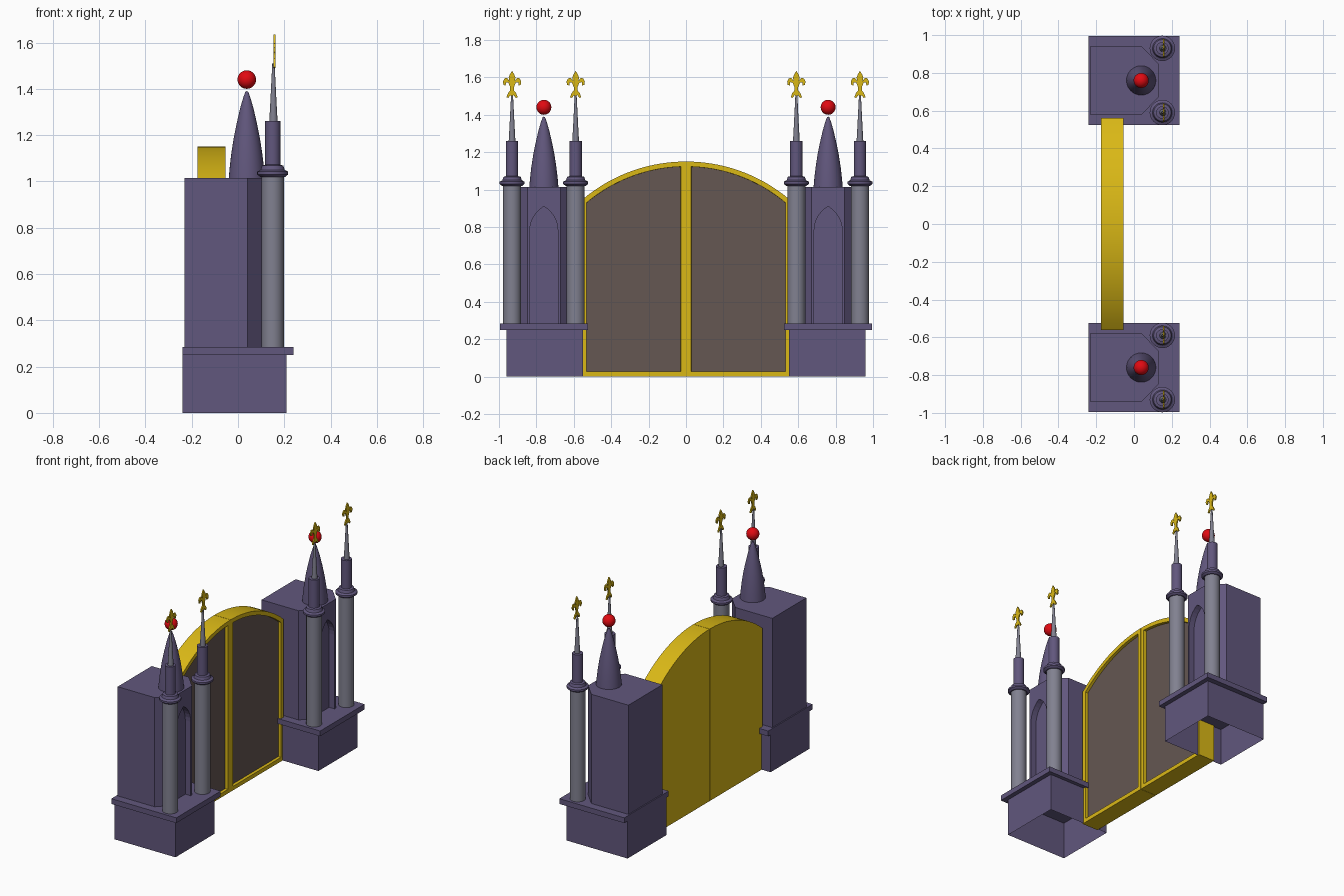
import bpy, bmesh
from math import sin, cos, sqrt, radians, pi
from mathutils import Vector

if "Cube" in bpy.data.objects:
    bpy.data.objects.remove(bpy.data.objects["Cube"])


def material(name, rgb):
    m = bpy.data.materials.new(name)
    m.diffuse_color = (*rgb, 1)
    m.use_nodes = True
    m.node_tree.nodes["Principled BSDF"].inputs["Base Color"].default_value = m.diffuse_color
    return m


STONE = material("purple_stone", (0.12, 0.095, 0.205))
SHAFT = material("grey_stone", (0.22, 0.22, 0.28))
GOLD = material("gold", (0.70, 0.48, 0.008))
PANEL = material("dark_wood", (0.13, 0.095, 0.085))
RED = material("red", (0.75, 0.003, 0.006))
CY = 0.76                    # pillar centre line
COLUMNS = (("inner", 0.59), ("outer", 0.93))
COL_X = 0.15


def make(name, bm, *mats):
    bmesh.ops.recalc_face_normals(bm, faces=bm.faces)
    me = bpy.data.meshes.new(name)
    bm.to_mesh(me)
    bm.free()
    ob = bpy.data.objects.new(name, me)
    bpy.context.collection.objects.link(ob)
    for m in mats:
        me.materials.append(m)
    return ob


def activate(ob):
    bpy.ops.object.select_all(action='DESELECT')
    ob.select_set(True)
    bpy.context.view_layer.objects.active = ob


def mirror(ob, smooth=False):
    """Every part is built on the +y side and mirrored to the other."""
    if smooth:
        activate(ob)
        bpy.ops.object.shade_smooth_by_angle(angle=radians(35))
    mod = ob.modifiers.new("mirror", 'MIRROR')
    mod.use_axis = (False, True, False)
    mod.use_mirror_merge = False
    return ob


def prism(pts, axis, lo, hi):
    """Extrude an outline: (y, z) points along x, or (x, y) points along z."""
    bm = bmesh.new()
    place = (lambda p: (lo, p[0], p[1])) if axis == 'x' else (lambda p: (p[0], p[1], lo))
    face = bm.faces.new([bm.verts.new(place(p)) for p in pts])
    ext = bmesh.ops.extrude_face_region(bm, geom=[face])["geom"]
    d = Vector((hi - lo, 0, 0)) if axis == 'x' else Vector((0, 0, hi - lo))
    bmesh.ops.translate(bm, vec=d, verts=[v for v in ext if isinstance(v, bmesh.types.BMVert)])
    bmesh.ops.recalc_face_normals(bm, faces=bm.faces)
    return bm


def rect(x0, x1, y0, y1):
    return [(x0, y0), (x1, y0), (x1, y1), (x0, y1)]


def lathe(name, profile, x, y, mat, steps=32):
    bm = bmesh.new()
    vs = [bm.verts.new((x + r, y, z)) for r, z in profile]
    es = [bm.edges.new(pair) for pair in zip(vs, vs[1:])]
    bmesh.ops.spin(bm, geom=vs + es, cent=(x, y, 0), axis=(0, 0, 1),
                   angle=2 * pi, steps=steps)
    bmesh.ops.remove_doubles(bm, verts=bm.verts, dist=1e-5)
    return mirror(make(name, bm, mat), True)


# Pillar plinth, open underneath
bm = prism(rect(-0.24, 0.21, 0.55, 0.96), 'z', 0, 0.25)
bmesh.ops.delete(bm, geom=[f for f in bm.faces if f.normal.z < -0.9], context='FACES_ONLY')
plinth = mirror(make("plinth", bm, STONE))

# Ledge slab on the plinth
mirror(make("plinth_ledge", prism(rect(-0.24, 0.24, 0.525, 0.995), 'z', 0.25, 0.285), STONE))

# Pillar body with chamfered front corners
body = make("pillar_body", prism(
    [(-0.232, 0.58), (0.042, 0.58), (0.13, 0.672), (0.13, 0.848), (0.042, 0.94), (-0.232, 0.94)],
    'z', 0.283, 1.015), STONE)

# Pointed niche cut into the pillar
half = [(0.15 * cos(radians(a)) - 0.075, 0.78 + 0.15 * sin(radians(a))) for a in range(0, 61, 10)]
arch = [(CY + 0.075, 0.25)] + [(CY + d, z) for d, z in half]
arch += [(CY - d, z) for d, z in reversed(half[:-1])] + [(CY - 0.075, 0.25)]
cutter = make("niche_cutter", prism(arch, 'x', 0.09, 0.2), STONE)
cutter.hide_render = True
cut = body.modifiers.new("niche", 'BOOLEAN')
cut.operation, cut.solver, cut.object = 'DIFFERENCE', 'EXACT', cutter
activate(body)
bpy.ops.object.modifier_apply(modifier="niche")
bpy.data.objects.remove(cutter)
mirror(body)

# Curved spire and red ball
lathe("spire", [(0, 1.013), (0.078, 1.013), (0.074, 1.06), (0.067, 1.12), (0.057, 1.185),
                (0.044, 1.25), (0.029, 1.315), (0.016, 1.36), (0.006, 1.388), (0, 1.39)],
      0.038, CY, STONE)
bm = bmesh.new()
bmesh.ops.create_uvsphere(bm, u_segments=32, v_segments=16, radius=0.04)
bmesh.ops.translate(bm, vec=(0.038, CY, 1.44), verts=bm.verts)
mirror(make("spire_ball", bm, RED), True)

# Half outline of the lily finial: (sideways, height)
LILY = [(0.009, 1.505), (0.02, 1.49), (0.03, 1.494), (0.022, 1.515), (0.010, 1.53),
        (0.010, 1.548), (0.020, 1.572), (0.033, 1.574), (0.034, 1.556), (0.046, 1.560),
        (0.049, 1.578), (0.040, 1.595), (0.026, 1.596), (0.014, 1.580), (0.018, 1.598),
        (0.012, 1.615)]

# Columns with collars, turrets, needles and finials
for side, y in COLUMNS:
    lathe(side + "_column", [(0, 0.284), (0.048, 0.284), (0.048, 1.022), (0, 1.022)],
          COL_X, y, SHAFT)
    lathe(side + "_turret", [(0, 1.02), (0.054, 1.02), (0.067, 1.03), (0.067, 1.042),
                             (0.052, 1.05), (0.046, 1.068), (0.033, 1.072),
                             (0.033, 1.26), (0, 1.262)], COL_X, y, STONE)
    lathe(side + "_needle", [(0, 1.258), (0.018, 1.258), (0.013, 1.35), (0.005, 1.51), (0, 1.51)],
          COL_X + 0.003, y, SHAFT, 24)
    outline = [(y, 1.50)] + [(y + d, z) for d, z in LILY] + [(y, 1.635)]
    outline += [(y - d, z) for d, z in reversed(LILY)]
    mirror(make(side + "_lily_finial", prism(outline, 'x', COL_X + 0.003, COL_X + 0.011), GOLD))

# Arched gate leaf: gold frame and back, recessed dark panel in front
R = 0.856
N = 16
top = [0.56 + (0.001 - 0.56) * i / N for i in range(N + 1)]
leaf = [(0.001, 0), (0.56, 0)] + [(y, 1.15 - R + sqrt(R * R - y * y)) for y in top]
bm = prism(leaf, 'x', -0.175, -0.055)
front = max(bm.faces, key=lambda f: f.calc_center_median().x)
bmesh.ops.inset_region(bm, faces=[front], thickness=0.027, use_even_offset=True)
bmesh.ops.inset_region(bm, faces=[front], thickness=0.0005, depth=-0.02, use_even_offset=True)
front.material_index = 1
mirror(make("gate_leaf", bm, GOLD, PANEL), True)
